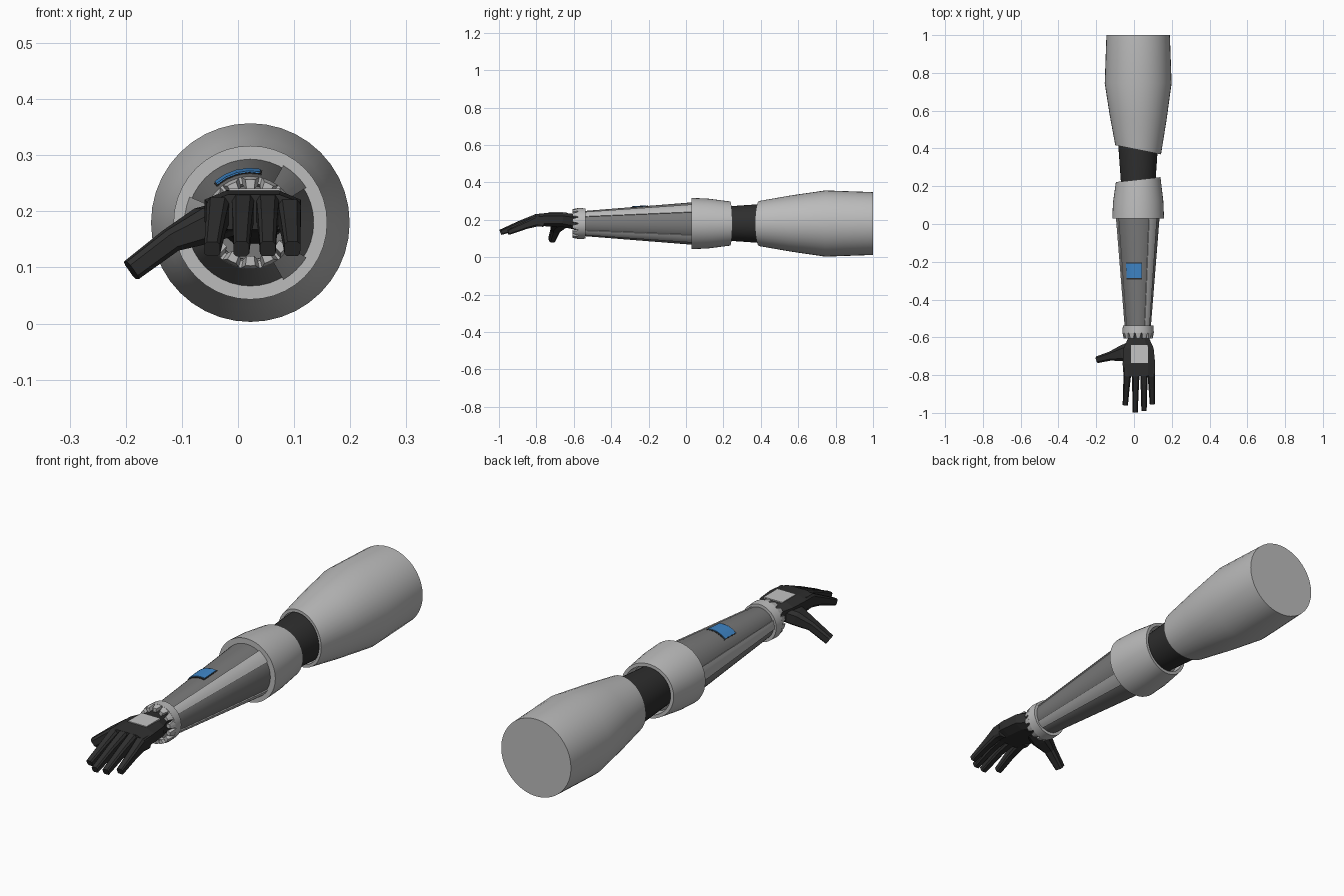
import bpy, bmesh, math
from mathutils import Vector

if "Cube" in bpy.data.objects:
    bpy.data.objects.remove(bpy.data.objects["Cube"])

CX, CZ = 0.022, 0.18      # arm axis runs along y through this point


def material(name, rgb):
    m = bpy.data.materials.new(name)
    m.diffuse_color = (*rgb, 1)
    m.use_nodes = True
    m.node_tree.nodes["Principled BSDF"].inputs["Base Color"].default_value = m.diffuse_color
    return m


LIGHT = material("light grey shell", (0.50, 0.50, 0.50))
MID = material("mid grey forearm", (0.19, 0.19, 0.19))
DARK = material("black glove", (0.028, 0.028, 0.028))
BLUE = material("blue screen", (0.05, 0.24, 0.58))
PAD = material("pale pad", (0.55, 0.55, 0.55))


def finish(name, bm, mat, smooth=False):
    bmesh.ops.remove_doubles(bm, verts=bm.verts, dist=1e-5)
    bmesh.ops.recalc_face_normals(bm, faces=bm.faces)
    me = bpy.data.meshes.new(name)
    bm.to_mesh(me)
    bm.free()
    me.materials.append(mat)
    ob = bpy.data.objects.new(name, me)
    bpy.context.collection.objects.link(ob)
    if smooth:
        bpy.context.view_layer.objects.active = ob
        ob.select_set(True)
        bpy.ops.object.shade_smooth_by_angle(angle=math.radians(25))
        ob.select_set(False)
    return ob


def skin(bm, rings, closed=False, caps=False):
    """Bridge equal-length rings of points with quads."""
    vs = [[bm.verts.new(p) for p in r] for r in rings]
    n = len(vs[0])
    pairs = list(zip(vs, vs[1:])) + ([(vs[-1], vs[0])] if closed else [])
    for a, b in pairs:
        for i in range(n):
            j = (i + 1) % n
            bm.faces.new((a[i], a[j], b[j], b[i]))
    if caps:
        bm.faces.new(vs[0])
        bm.faces.new(vs[-1])


def lathe(name, profile, mat, closed=False, n=40):
    """Profile points are (y, radius, slant of y across x)."""
    rings = []
    for y, r, k in profile:
        ring = []
        for i in range(n):
            a = 2 * math.pi * i / n
            dx = r * math.cos(a)
            ring.append((CX + dx, y + k * dx, CZ + r * math.sin(a)))
        rings.append(ring)
    bm = bmesh.new()
    skin(bm, rings, closed, not closed)
    return finish(name, bm, mat, True)


def add_patch(bm, sections, seg=4):
    """Curved plate; sections are (y, centre angle, half angle, r inner, r outer)."""
    rings = []
    for y, ac, half, ri, ro in sections:
        angs = [math.radians(ac - half + 2 * half * i / seg) for i in range(seg + 1)]
        pts = [(ro, a) for a in angs] + [(ri, a) for a in reversed(angs)]
        rings.append([(CX + r * math.cos(a), y, CZ + r * math.sin(a)) for r, a in pts])
    skin(bm, rings, caps=True)


def patch(name, sections, mat):
    bm = bmesh.new()
    add_patch(bm, sections)
    return finish(name, bm, mat, True)


def limb(name, stations, mat, chamfer=0.5):
    """Chamfered box swept along a path; stations are (x, y, z, half width, half height)."""
    pts = [Vector(s[:3]) for s in stations]
    rings = []
    for i, (p, s) in enumerate(zip(pts, stations)):
        d = (pts[min(i + 1, len(pts) - 1)] - pts[max(i - 1, 0)]).normalized()
        side = d.cross(Vector((0, 0, 1))).normalized()
        up = side.cross(d)
        w, h, c = s[3], s[4], 1 - chamfer
        outline = [(w, h * c), (w * c, h), (-w * c, h), (-w, h * c),
                   (-w, -h * c), (-w * c, -h), (w * c, -h), (w, -h * c)]
        rings.append([p + side * u + up * v for u, v in outline])
    bm = bmesh.new()
    skin(bm, rings, caps=True)
    return finish(name, bm, mat)


# upper arm shell with slanted open end, elbow joint and elbow cuff
lathe("upper_arm", [(0.47, 0.104, -0.2), (0.393, 0.108, -0.2), (0.393, 0.121, -0.2),
                    (0.56, 0.150, -0.08), (0.745, 0.177, 0), (1.0, 0.168, 0)], LIGHT)
lathe("elbow_joint", [(0.15, 0.088, 0), (0.23, 0.092, 0), (0.40, 0.104, 0), (0.50, 0.104, 0)], DARK)
lathe("elbow_cuff", [(0.03, 0.112, 0), (0.03, 0.137, 0), (0.12, 0.133, 0.03),
                     (0.235, 0.118, 0.11), (0.235, 0.104, 0.11), (0.18, 0.100, 0.05)], LIGHT, True)

# forearm cone and its three raised rails
lathe("forearm", [(0.19, 0.113, 0), (0.03, 0.113, 0), (-0.56, 0.066, 0)], MID)
for i, (ang, half) in enumerate([(46, 14), (-46, 14), (172, 15)]):
    patch(f"forearm_rail_{i + 1}", [(0.05, ang, half, 0.10, 0.119),
                                    (-0.55, ang, half, 0.055, 0.071)], LIGHT)

# screen on top of the forearm, on a dark backing plate
patch("screen_frame", [(-0.203, 105, 28, 0.085, 0.0955), (-0.293, 105, 28, 0.078, 0.0895)], DARK)
patch("screen", [(-0.21, 105, 26, 0.088, 0.0975), (-0.286, 105, 26, 0.082, 0.0925)], BLUE)

# wrist ring with a crown of teeth
lathe("wrist_ring", [(-0.537, 0.064, 0), (-0.537, 0.081, 0), (-0.578, 0.083, 0),
                     (-0.578, 0.070, 0)], LIGHT, True)
bm = bmesh.new()
TEETH = 14
for i in range(TEETH):
    a = 360 * (i + 0.5) / TEETH
    add_patch(bm, [(-0.575, a, 11.5, 0.068, 0.083), (-0.606, a, 6.5, 0.060, 0.077)], 2)
finish("wrist_teeth", bm, LIGHT)

# gloved hand: palm, thumb and four fingers
limb("palm", [(0.022, -0.53, 0.183, 0.050, 0.045), (0.024, -0.61, 0.192, 0.057, 0.040),
              (0.024, -0.66, 0.200, 0.080, 0.038), (0.026, -0.74, 0.201, 0.086, 0.036),
              (0.028, -0.805, 0.199, 0.083, 0.031)], DARK, 0.45)
limb("thumb", [(-0.01, -0.665, 0.190, 0.045, 0.030), (-0.06, -0.685, 0.175, 0.042, 0.032),
               (-0.12, -0.698, 0.148, 0.024, 0.021), (-0.19, -0.717, 0.095, 0.018, 0.019)],
     DARK, 0.4)
for name, x0, x1, tip, drop in [("index", -0.036, -0.046, -0.955, 0.004),
                                ("middle", 0.009, 0.006, -0.993, 0),
                                ("ring", 0.053, 0.053, -0.985, 0),
                                ("little", 0.092, 0.097, -0.950, 0.008)]:
    L = tip + 0.78
    limb(f"{name}_finger", [(x0, -0.76, 0.200 - drop, 0.020, 0.030),
                            (x0, -0.80, 0.201 - drop, 0.020, 0.029),
                            (x0 * 0.6 + x1 * 0.4, -0.78 + L * 0.48, 0.177 - drop, 0.017, 0.020),
                            (x1, tip, 0.133, 0.014, 0.014)], DARK, 0.35)

# pad on the back of the hand
bm = bmesh.new()
skin(bm, [[(x, y, z) for x, y in ((-0.016, -0.64), (0.074, -0.64), (0.074, -0.735), (-0.016, -0.735))]
          for z in (0.233, 0.2405)], caps=True)
finish("hand_pad", bm, PAD)
